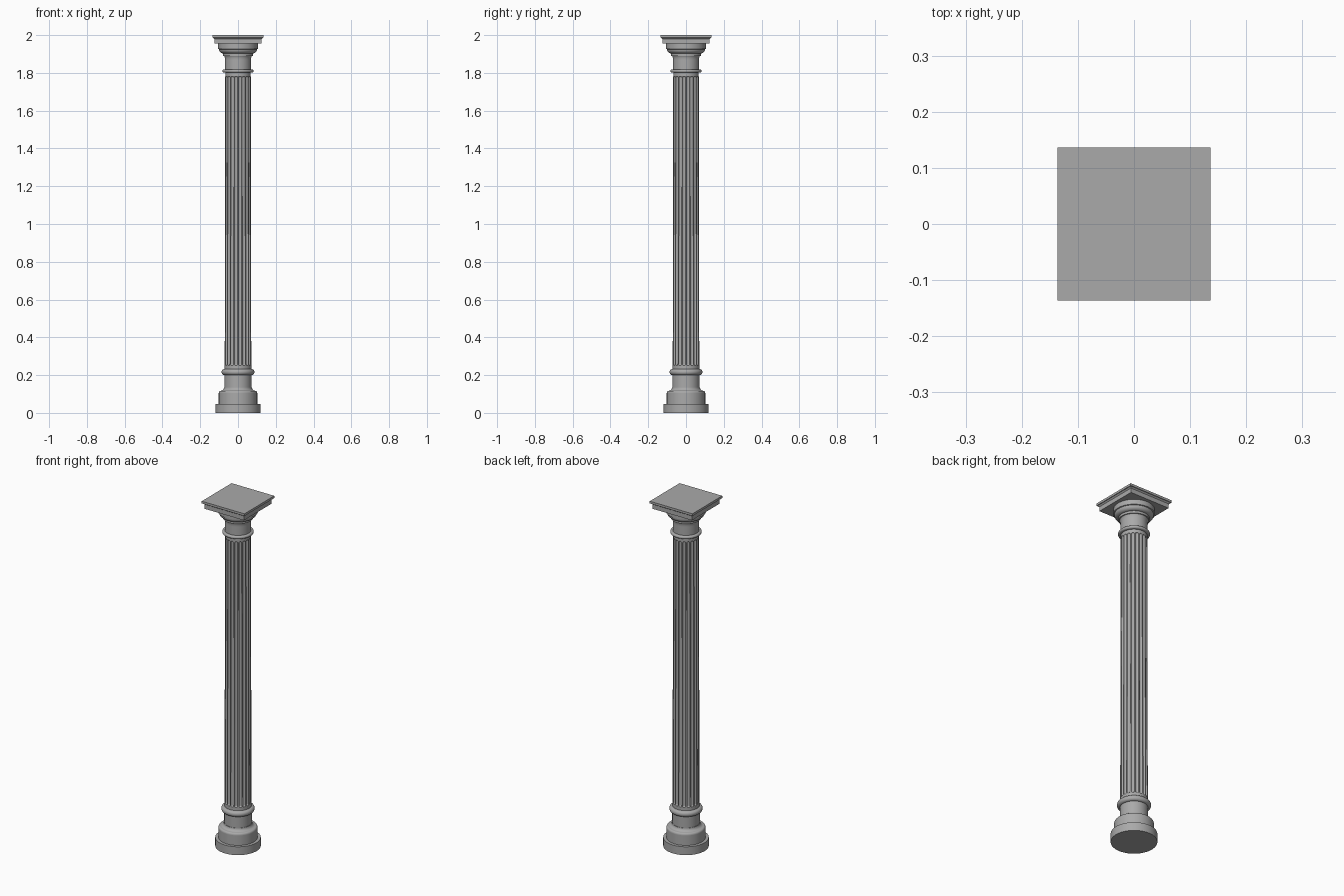
import bpy
import bmesh
from math import pi, cos, sin, sqrt, radians

cube = bpy.data.objects.get("Cube")
if cube:
    bpy.data.objects.remove(cube)

stone = bpy.data.materials.new("grey stone")
stone.use_nodes = True
stone.diffuse_color = (0.4, 0.4, 0.4, 1)
stone.node_tree.nodes["Principled BSDF"].inputs["Base Color"].default_value = (0.4, 0.4, 0.4, 1)


def finish(name, bm):
    bmesh.ops.recalc_face_normals(bm, faces=bm.faces)
    mesh = bpy.data.meshes.new(name)
    bm.to_mesh(mesh)
    bm.free()
    obj = bpy.data.objects.new(name, mesh)
    bpy.context.collection.objects.link(obj)
    mesh.materials.append(stone)
    bpy.ops.object.select_all(action='DESELECT')
    obj.select_set(True)
    bpy.context.view_layer.objects.active = obj
    bpy.ops.object.shade_smooth_by_angle(angle=radians(35))
    return obj


def skin(name, rings):
    """Join closed rings of points from bottom to top and cap both ends."""
    bm = bmesh.new()
    loops = [[bm.verts.new(p) for p in ring] for ring in rings]
    n = len(loops[0])
    for low, high in zip(loops, loops[1:]):
        for i in range(n):
            j = (i + 1) % n
            bm.faces.new((low[i], low[j], high[j], high[i]))
    bm.faces.new(loops[0])
    bm.faces.new(loops[-1])
    return finish(name, bm)


def lathe(name, profile, sides=64, turn=0.0):
    angles = [turn + 2 * pi * i / sides for i in range(sides)]
    return skin(name, [[(r * cos(a), r * sin(a), z) for a in angles] for r, z in profile])


def square(name, profile):
    return lathe(name, [(w * sqrt(2), z) for w, z in profile], 4, pi / 4)


def arc(r, z, dr, dz, start, end, steps=8):
    """Elliptical moulding curve, angles in degrees."""
    angles = [radians(start + (end - start) * i / steps) for i in range(steps + 1)]
    return [(r + dr * cos(a), z + dz * sin(a)) for a in angles]


# Base: plinth disc, drum with a curved shoulder, neck and rounded ring
lathe("plinth", [(0.119, 0), (0.119, 0.048)])
lathe("base_drum", [(0.102, 0.048), (0.102, 0.105)]
      + arc(0.092, 0.105, 0.01, 0.012, 0, 90)
      + arc(0.092, 0.135, 0.018, 0.018, 270, 180))
lathe("base_neck", [(0.072, 0.13), (0.072, 0.205)])
lathe("base_ring", [(0.07, 0.198)] + arc(0.072, 0.216, 0.015, 0.016, -90, 90, 12) + [(0.07, 0.234)])

# Fluted shaft: round-ended grooves between narrow flat fillets
FLUTES, HALF, DEPTH = 20, 0.0082, 0.007
LOW, HIGH = 0.252, 1.782
steps = [cos(pi * i / 10) for i in range(10, -1, -1)]
ends = [sin(pi * i / 16) for i in range(9)]
rows = [(0.225, 1)]
rows += [(LOW + HALF * (1 - e), e) for e in reversed(ends)]
rows += [(HIGH - HALF * (1 - e), e) for e in ends]
rows += [(1.81, 1)]
rings = []
for z, e in rows:
    radius = 0.0705 - 0.003 * (z - 0.225) / 1.585
    ring = []
    for k in range(FLUTES):
        for t in steps:
            a = 2 * pi * (k + 0.5) / FLUTES + t * HALF / 0.07
            r = radius - DEPTH * sqrt(max(0, 1 - t * t - e * e))
            ring.append((r * cos(a), r * sin(a), z))
    rings.append(ring)
skin("fluted_shaft", rings)

# Capital: thin ring, neck, swelling cushion and square slab
lathe("capital_ring", [(0.066, 1.801)] + arc(0.073, 1.81, 0.009, 0.009, -90, 90, 10) + [(0.066, 1.819)])
lathe("capital_neck", [(0.069, 1.81), (0.069, 1.87)] + arc(0.077, 1.87, 0.008, 0.022, 180, 90, 6))
lathe("capital_cushion", [(0.079, 1.89), (0.079, 1.901)]
      + arc(0.079, 1.925, 0.021, 0.022, -90, 0)
      + [(0.105, 1.927), (0.105, 1.957)])
square("abacus", [(0.125, 1.955), (0.125, 1.98), (0.132, 1.987)])
square("abacus_rim", [(0.136, 1.987), (0.136, 2.0)])
